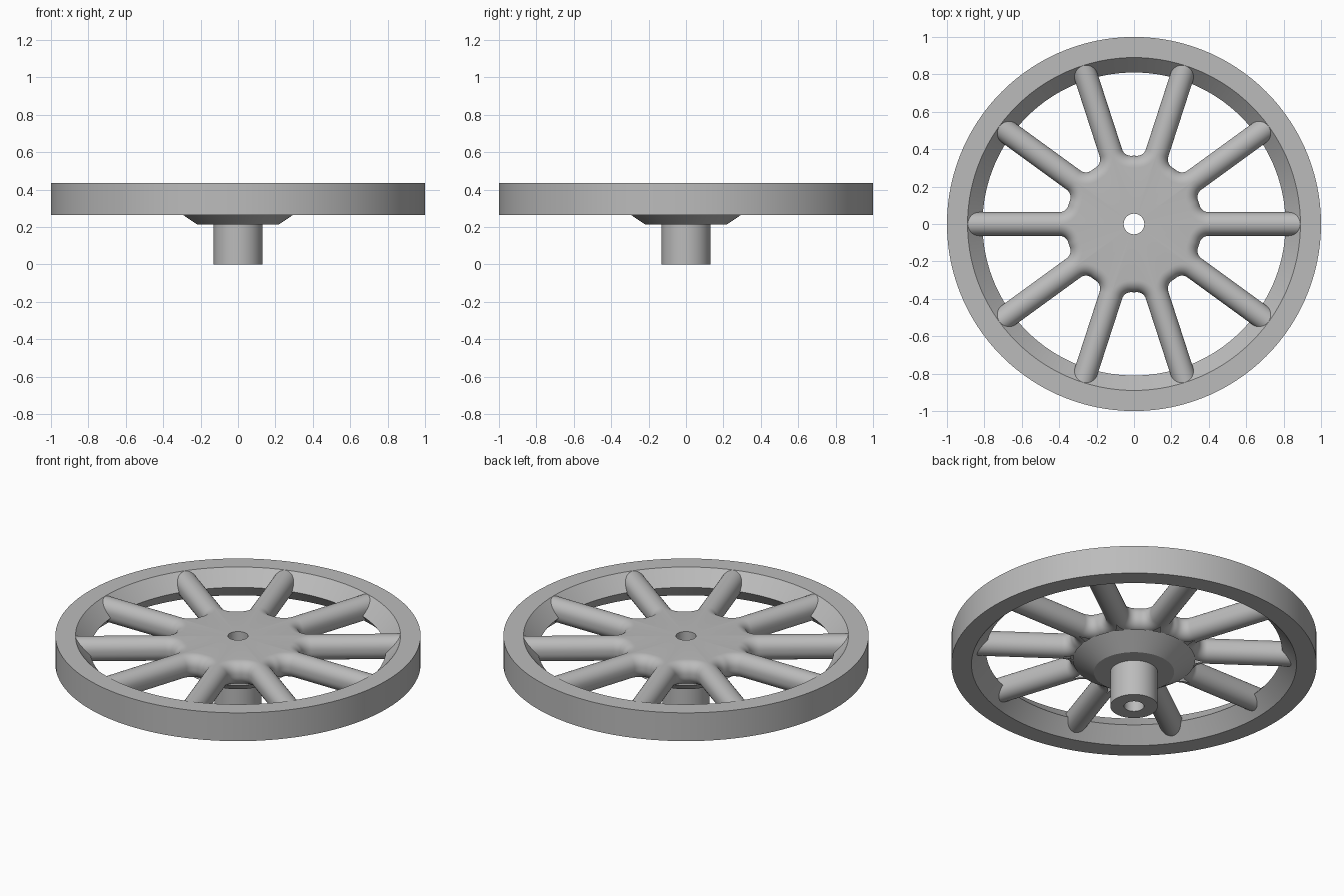
import bpy, bmesh, math
from mathutils import Matrix, Vector

if "Cube" in bpy.data.objects:
    bpy.data.objects.remove(bpy.data.objects["Cube"], do_unlink=True)

SPOKES = 10
HALF = math.pi / SPOKES      # half the angle between two spokes
ROUND = 0.063                # edge rounding, also half the spoke width
CORNER = 0.05                # corner radius of the window by the hub
HUB = 0.365                  # hub radius between the spokes
MID, FLAT = 0.365, 0.007     # web centre height, half height of its straight side
BORE = 0.055

gray = bpy.data.materials.new("plain gray")
gray.use_nodes = True
gray.diffuse_color = (0.5, 0.5, 0.5, 1)
gray.node_tree.nodes["Principled BSDF"].inputs["Base Color"].default_value = (0.5, 0.5, 0.5, 1)


def finish(bm, name):
    bmesh.ops.remove_doubles(bm, verts=bm.verts, dist=0.0002)
    bmesh.ops.recalc_face_normals(bm, faces=bm.faces)
    mesh = bpy.data.meshes.new(name)
    bm.to_mesh(mesh)
    bm.free()
    mesh.materials.append(gray)
    ob = bpy.data.objects.new(name, mesh)
    bpy.context.collection.objects.link(ob)
    bpy.ops.object.select_all(action='DESELECT')
    ob.select_set(True)
    bpy.context.view_layer.objects.active = ob
    bpy.ops.object.shade_smooth_by_angle(angle=math.radians(30))
    return ob


def lathe(name, profile, steps=120):
    """Spin a closed (radius, height) profile around z."""
    bm = bmesh.new()
    verts = [bm.verts.new((r, 0, z)) for r, z in profile]
    edges = [bm.edges.new((a, b)) for a, b in zip(verts, verts[1:] + verts[:1])]
    bmesh.ops.spin(bm, geom=verts + edges, cent=(0, 0, 0), axis=(0, 0, 1),
                   angle=2 * math.pi, steps=steps)
    return finish(bm, name)


def window_edge(inset):
    """Half of one window's edge, from the spoke tip to the middle of the hub edge."""
    cy = ROUND + CORNER
    cx = math.sqrt((HUB + CORNER) ** 2 - cy ** 2)
    lean = math.atan2(cy, cx)
    pts = [Vector((0.93, ROUND - inset, 0)), Vector((cx, ROUND - inset, 0))]
    for i in range(1, 11):               # rounded corner
        a = -math.pi / 2 - (math.pi / 2 - lean) * i / 10
        pts.append(Vector((cx, cy, 0)) + (CORNER + inset) * Vector((math.cos(a), math.sin(a), 0)))
    for i in range(1, 3):                # hub edge
        a = lean + (HALF - lean) * i / 2
        pts.append((HUB - inset) * Vector((math.cos(a), math.sin(a), 0)))
    return pts


# Rim with a ridge around its inside
lathe("rim", [(1, 0.265), (1, 0.436), (0.89, 0.436), (0.81, 0.35), (0.89, 0.265)])

# Shaft and flared underside of the hub, with the bore through it
lathe("hub_shaft", [(BORE, 0), (0.13, 0), (0.13, 0.215), (0.22, 0.215),
                    (0.335, 0.293), (0.3, 0.305), (BORE, 0.305)])

# Spokes and hub plate: rows run from the top edge round the side to the underside
rows = []
for side in (1, -1):
    turns = range(8, -1, -1) if side == 1 else range(0, 9)
    for k in turns:
        a = math.pi / 2 * k / 8
        z = MID + side * (FLAT + ROUND * math.sin(a))
        row = window_edge(ROUND * (1 - math.cos(a)))
        rows.append([Vector((p.x, p.y, z)) for p in row])

patches = [(r0[i], r0[i + 1], r1[i + 1], r1[i])
           for r0, r1 in zip(rows, rows[1:]) for i in range(len(r0) - 1)]


def bore_point(p, z):
    a = math.atan2(p.y, p.x)
    return Vector((BORE * math.cos(a), BORE * math.sin(a), z))


# Flat hub top and the wall of the bore
top = rows[0]
for p, q in zip(top[1:], top[2:]):
    a, b = bore_point(p, p.z), bore_point(q, q.z)
    patches.append((p, q, b, a))
    patches.append((a, b, bore_point(q, 0.3), bore_point(p, 0.3)))

bm = bmesh.new()
for n in range(SPOKES):
    for flip in (1, -1):
        m = Matrix.Rotation(2 * HALF * n, 4, 'Z') @ Matrix.Diagonal((1, flip, 1, 1))
        for patch in patches:
            pts = [m @ p for p in patch]
            bm.faces.new([bm.verts.new(p) for p in (pts if flip == 1 else pts[::-1])])
finish(bm, "spokes_and_hub_plate")
